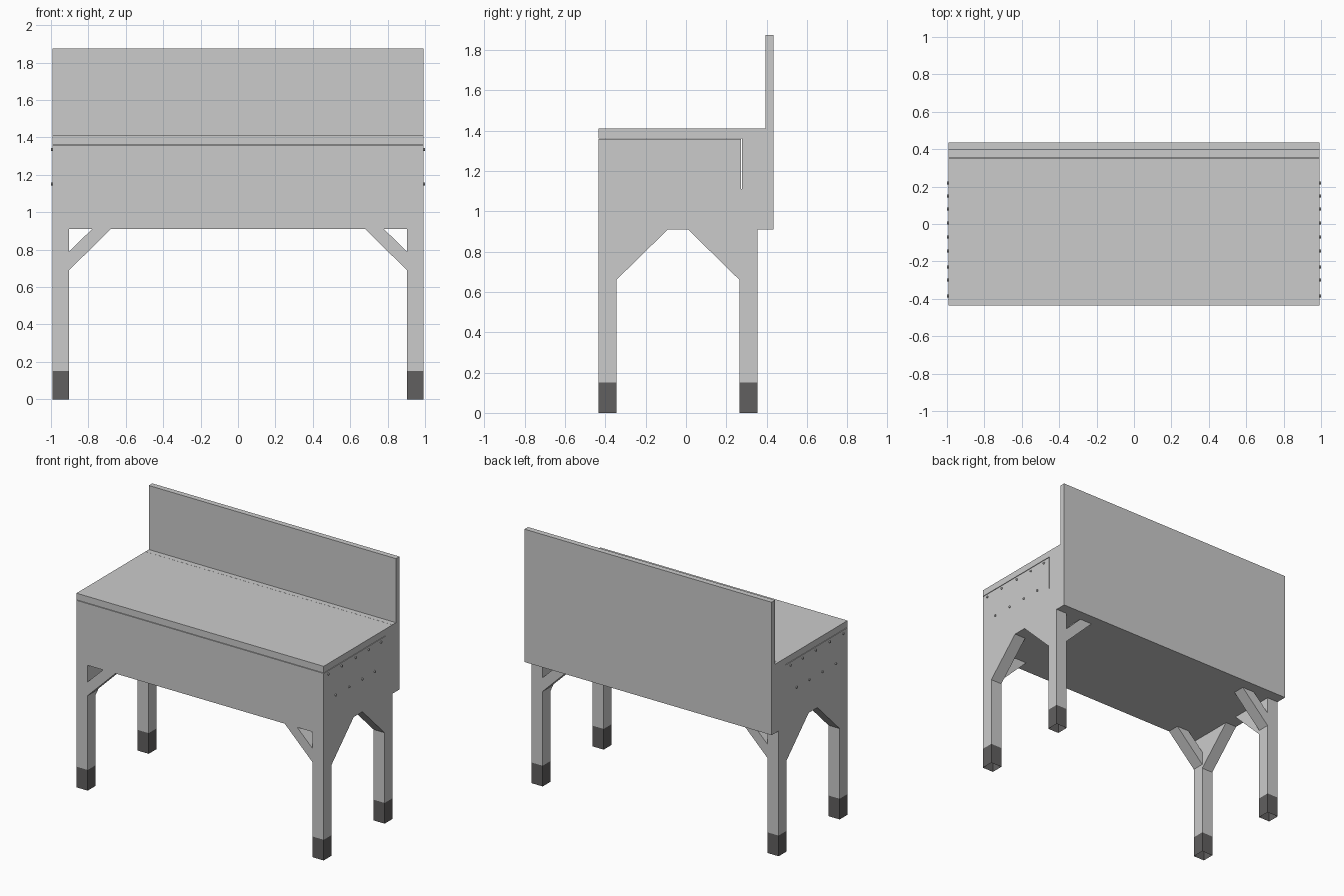
import bpy, bmesh, math
from mathutils import Matrix

if "Cube" in bpy.data.objects:
    bpy.data.objects.remove(bpy.data.objects["Cube"])

boot_mat = bpy.data.materials.new("dark_boot")
boot_mat.diffuse_color = (0.12, 0.115, 0.115, 1)
boot_mat.use_nodes = True
boot_mat.node_tree.nodes["Principled BSDF"].inputs["Base Color"].default_value = boot_mat.diffuse_color


def finish(name, bm, mat=None):
    bmesh.ops.recalc_face_normals(bm, faces=bm.faces)
    mesh = bpy.data.meshes.new(name)
    bm.to_mesh(mesh)
    bm.free()
    ob = bpy.data.objects.new(name, mesh)
    bpy.context.collection.objects.link(ob)
    if mat:
        mesh.materials.append(mat)
    return ob


def box(name, x, y, z, mat=None, open_bottom=False):
    bm = bmesh.new()
    bmesh.ops.create_cube(bm, size=1)
    for v in bm.verts:
        for i, (lo, hi) in enumerate((x, y, z)):
            v.co[i] = lo if v.co[i] < 0 else hi
    if open_bottom:
        bm.normal_update()
        low = [f for f in bm.faces if f.normal.z < -0.9]
        bmesh.ops.delete(bm, geom=low, context='FACES_ONLY')
    return finish(name, bm, mat)


def prism(name, pts, lo, hi, place):
    """Extrude a 2D outline from lo to hi; place(a, b, depth) gives the 3D point."""
    bm = bmesh.new()
    ends = [[bm.verts.new(place(a, b, d)) for a, b in pts] for d in (lo, hi)]
    for ring in ends:
        bm.faces.new(ring)
    n = len(pts)
    for i in range(n):
        j = (i + 1) % n
        bm.faces.new((ends[0][i], ends[0][j], ends[1][j], ends[1][i]))
    return finish(name, bm)


W = 0.993            # half width of the bench
LEG = 0.09           # leg thickness
FRONT, BACK = -0.435, 0.435
BASE = 0.91          # underside of the chest
full = (-W, W)

# Chest: lower and upper board courses, rear rail, top and tall back panel
box("lower_boards", full, (FRONT, 0.395), (BASE, 1.11))
box("upper_boards", full, (FRONT, 0.274), (1.11, 1.358))
box("rear_rail", full, (0.277, 0.395), (1.11, 1.362))
box("bench_top", full, (FRONT, 0.354), (1.362, 1.41))
box("top_rear_strip", full, (0.355, 0.395), (1.362, 1.41))
box("back_panel", full, (0.395, BACK), (BASE, 1.875))

# Legs with dark boots and diagonal braces
for sx, side in ((-1, "left"), (1, "right")):
    xs = sorted((sx * (W - LEG), sx * W))
    for y0, row, dy in ((FRONT, "front", 1), (0.265, "back", -1)):
        ys = (y0, y0 + LEG)
        tag = f"{row}_{side}"
        box(f"{tag}_leg", xs, ys, (0.15, BASE))
        box(f"{tag}_boot", xs, ys, (0, 0.15), boot_mat, open_bottom=True)

        # Open strut running along the bench
        strut = [(W - LEG, 0.69), (W - LEG, 0.79), (0.78, BASE), (0.68, BASE)]
        prism(f"{tag}_strut", strut, ys[0], ys[1],
              lambda a, b, d: (sx * a, d, b))

        # Filled gusset running front to back
        inner = ys[1] if dy > 0 else ys[0]
        gusset = [(inner, 0.66), (inner, BASE), (inner + dy * 0.255, BASE)]
        prism(f"{tag}_gusset", gusset, xs[0], xs[1],
              lambda a, b, d: (d, a, b))

# Bolt heads on both ends
rows = ((1.335, (-0.385, -0.23, -0.07, 0.08, 0.22)),
        (1.15, (-0.30, -0.145, 0.005, 0.15)))
for sx, side in ((-1, "left"), (1, "right")):
    bm = bmesh.new()
    for z, ys in rows:
        for y in ys:
            m = Matrix.Translation((sx * (W + 0.002), y, z)) @ Matrix.Rotation(math.pi / 2, 4, 'Y')
            bmesh.ops.create_cone(bm, cap_ends=True, segments=10, radius1=0.008,
                                  radius2=0.008, depth=0.01, matrix=m)
    finish(f"{side}_bolts", bm)
